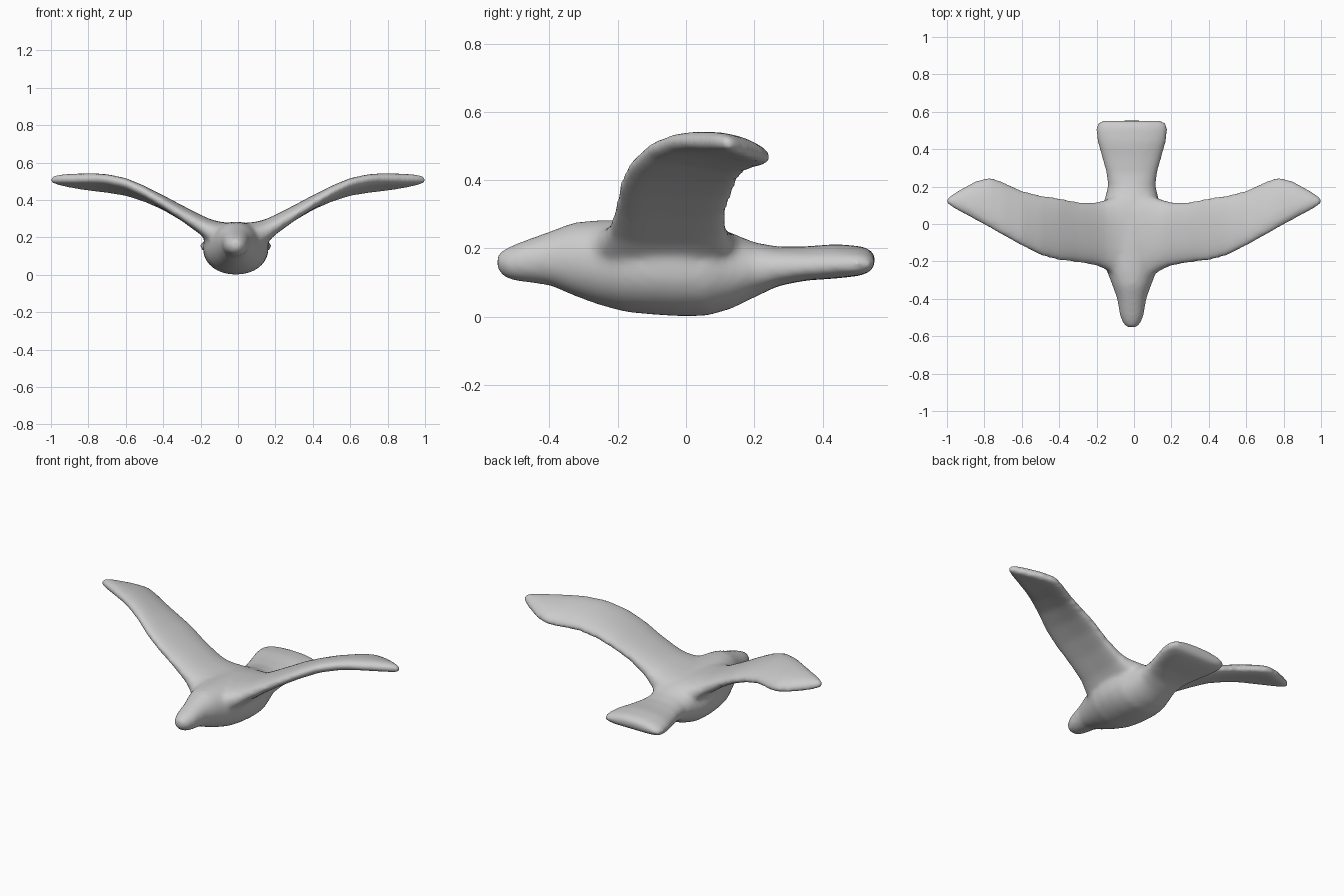
import bpy, bmesh, math
from mathutils import Vector

SIDES = 32


def ring(bm, half_w, half_h, arch, tilt, power, place):
    """One rounded cross-section; place(u, v) turns it into a 3D point."""
    verts = []
    for i in range(SIDES):
        a = 2 * math.pi * i / SIDES
        c, s = math.cos(a), math.sin(a)
        u = math.copysign(abs(c) ** power, c)
        v = math.copysign(abs(s) ** power, s)
        verts.append(bm.verts.new(place(u * half_w, v * half_h - arch * u * u - tilt * u)))
    return verts


def loft(bm, rings):
    """Skin the cross-sections and cap both ends."""
    for a, b in zip(rings, rings[1:]):
        for i in range(SIDES):
            j = (i + 1) % SIDES
            bm.faces.new((a[i], a[j], b[j], b[i]))
    bm.faces.new(rings[0][::-1])
    bm.faces.new(rings[-1])


bm = bmesh.new()

# Head, body and fanned tail: y, bottom z, top z, half width, side droop
BODY = [
    (-0.553, 0.135, 0.185, 0.025, 0), (-0.53, 0.112, 0.20, 0.048, 0),
    (-0.49, 0.103, 0.217, 0.064, 0), (-0.40, 0.092, 0.25, 0.078, 0),
    (-0.33, 0.062, 0.276, 0.103, 0), (-0.26, 0.036, 0.283, 0.13, 0),
    (-0.18, 0.014, 0.284, 0.16, 0), (-0.10, 0.006, 0.283, 0.174, 0),
    (-0.02, 0.001, 0.279, 0.176, 0), (0.06, 0.002, 0.268, 0.168, 0),
    (0.13, 0.022, 0.247, 0.146, 0), (0.20, 0.056, 0.218, 0.128, 0),
    (0.27, 0.09, 0.205, 0.135, 0.005), (0.35, 0.106, 0.206, 0.158, 0.01),
    (0.44, 0.112, 0.213, 0.184, 0.012), (0.51, 0.12, 0.207, 0.194, 0.012),
    (0.54, 0.132, 0.198, 0.184, 0.012), (0.553, 0.15, 0.18, 0.165, 0.01),
]
rings = []
for y, lo, hi, w, droop in BODY:
    power = 0.95 if y < 0.25 else 0.8
    rings.append(ring(bm, w, (hi - lo) / 2, droop, 0, power,
                      lambda u, v, y=y, z=(lo + hi) / 2: Vector((u - 0.012, y, z + v))))
loft(bm, rings)

# Wings: x, leading y, trailing y, mid z, half thickness, camber, trailing drop
WING = [
    (0.02, -0.30, 0.17, 0.20, 0.075, 0.01, 0), (0.10, -0.275, 0.15, 0.212, 0.072, 0.01, 0),
    (0.15, -0.245, 0.13, 0.232, 0.066, 0.012, 0), (0.20, -0.224, 0.118, 0.268, 0.053, 0.012, 0),
    (0.30, -0.207, 0.12, 0.330, 0.042, 0.012, 0), (0.40, -0.197, 0.14, 0.387, 0.038, 0.01, 0.004),
    (0.50, -0.17, 0.155, 0.436, 0.037, 0.01, 0.014), (0.60, -0.118, 0.18, 0.474, 0.036, 0.01, 0.024),
    (0.70, -0.062, 0.225, 0.493, 0.036, 0.01, 0.028), (0.77, -0.022, 0.252, 0.499, 0.035, 0.01, 0.026),
    (0.85, 0.022, 0.23, 0.503, 0.033, 0.01, 0.02), (0.94, 0.07, 0.18, 0.508, 0.028, 0.008, 0.012),
    (0.985, 0.098, 0.15, 0.508, 0.022, 0.004, 0.005), (1.005, 0.112, 0.135, 0.509, 0.014, 0, 0),
]
for side in (-1, 1):
    rings = []
    for x, front, back, z, t, camber, drop in WING:
        mid = (front + back) / 2
        rings.append(ring(bm, (back - front) / 2, t, camber, drop, 0.75,
                          lambda u, v, x=x, m=mid, z=z: Vector((side * x, m + u, z + v))))
    loft(bm, rings)

bmesh.ops.recalc_face_normals(bm, faces=bm.faces)
mesh = bpy.data.meshes.new("bird")
bm.to_mesh(mesh)
bm.free()
bird = bpy.data.objects.new("bird", mesh)
bpy.context.collection.objects.link(bird)

# Plain grey clay
grey = bpy.data.materials.new("clay_grey")
grey.diffuse_color = (0.6, 0.6, 0.6, 1)
mesh.materials.append(grey)

# Fuse the parts into one skin and soften the joints
remesh = bird.modifiers.new("fuse", 'REMESH')
remesh.mode = 'VOXEL'
remesh.voxel_size = 0.012
remesh.use_smooth_shade = True
soften = bird.modifiers.new("soften", 'SMOOTH')
soften.factor = 0.5
soften.iterations = 14
